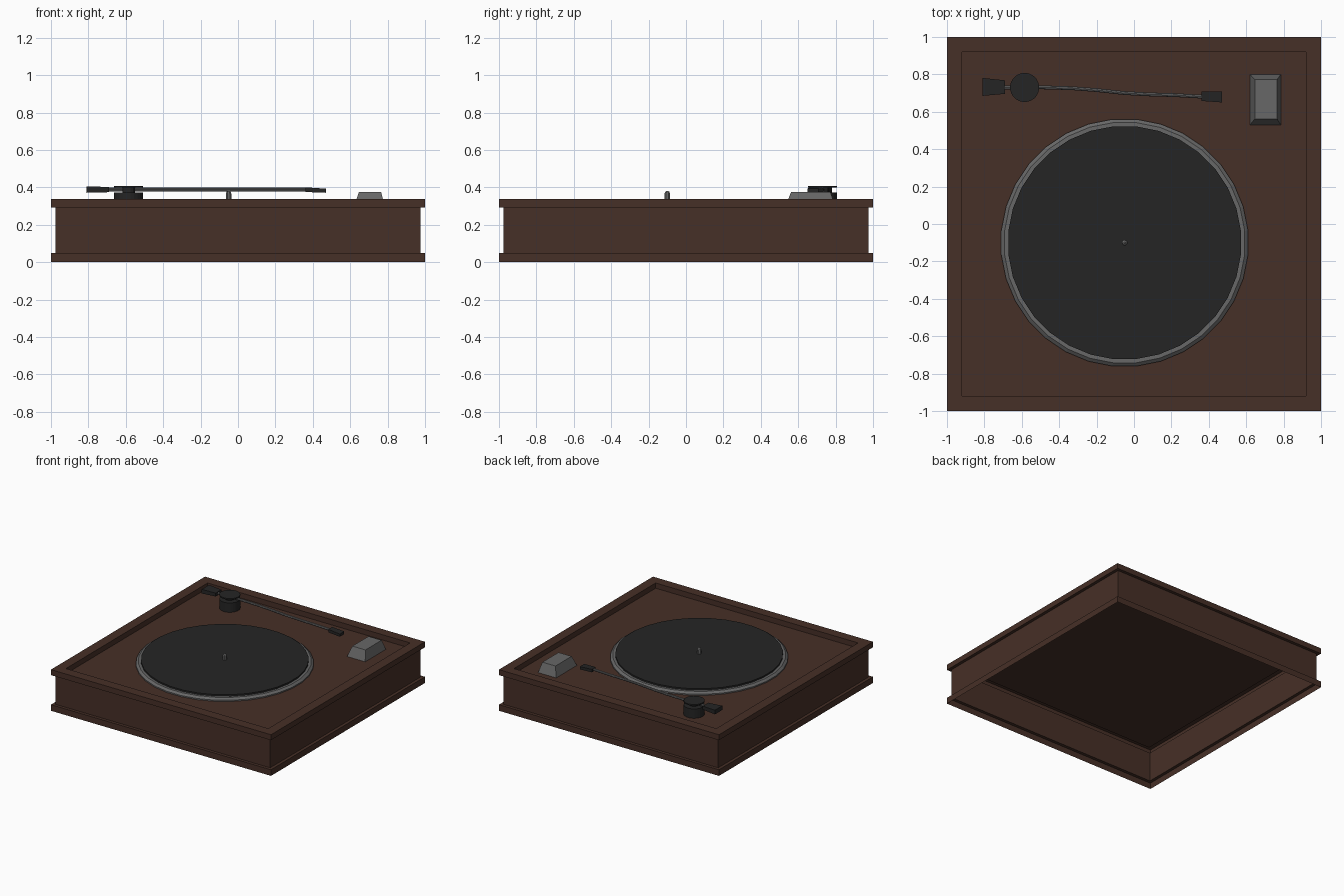
import bpy, bmesh, math

if "Cube" in bpy.data.objects:
    bpy.data.objects.remove(bpy.data.objects["Cube"])

FLOOR = 0.295   # height of the recessed deck


def material(name, rgb):
    m = bpy.data.materials.new(name)
    m.diffuse_color = (*rgb, 1)
    m.use_nodes = True
    m.node_tree.nodes["Principled BSDF"].inputs["Base Color"].default_value = m.diffuse_color
    return m


wood = material("dark_brown_wood", (0.062, 0.029, 0.020))
black = material("soft_black", (0.018, 0.018, 0.018))
grey = material("metal_grey", (0.135, 0.135, 0.135))


def loft(name, rings, mat, start=False, end=True):
    """Skin a list of equal-length point rings; optionally cap the ends."""
    bm = bmesh.new()
    loops = [[bm.verts.new(p) for p in r] for r in rings]
    n = len(loops[0])
    for a, b in zip(loops, loops[1:]):
        for i in range(n):
            j = (i + 1) % n
            bm.faces.new((a[i], a[j], b[j], b[i]))
    if start:
        bm.faces.new(loops[0][::-1])
    if end:
        bm.faces.new(loops[-1])
    me = bpy.data.meshes.new(name)
    bm.to_mesh(me)
    bm.free()
    me.materials.append(mat)
    ob = bpy.data.objects.new(name, me)
    bpy.context.collection.objects.link(ob)
    return ob


def rect(x0, x1, y0, y1, z):
    return [(x0, y0, z), (x1, y0, z), (x1, y1, z), (x0, y1, z)]


def turned(name, x, y, profile, mat, n, **caps):
    """Round part from (radius, height) pairs, flat sides facing the axes."""
    ang = [2 * math.pi * (i + 0.5) / n for i in range(n)]
    rings = [[(x + r * math.cos(a), y + r * math.sin(a), z) for a in ang]
             for r, z in profile]
    return loft(name, rings, mat, **caps)


def block_along_x(name, ends, mat):
    """Tapered block from (x, y centre, half width, z low, z high) at each end."""
    rings = [[(x, y - w, z0), (x, y + w, z0), (x, y + w, z1), (x, y - w, z1)]
             for x, y, w, z0, z1 in ends]
    return loft(name, rings, mat, start=True)


# Plinth: open-bottomed shell with grooved sides and recessed deck
plinth = [(1, 0), (1, 0.05), (0.975, 0.05), (0.975, 0.293),
          (1, 0.293), (1, 0.338), (0.92, 0.338), (0.92, FLOOR)]
loft("plinth", [rect(-h, h, -h, h, z) for h, z in plinth], wood)

# Platter, record mat and spindle
PX, PY = -0.05, -0.10
turned("platter", PX, PY, [(0.663, FLOOR), (0.663, 0.305), (0.645, 0.32), (0.60, 0.32)],
       grey, 32, end=False)
turned("record_mat", PX, PY, [(0.625, 0.312), (0.625, 0.333)], black, 32)
turned("spindle", PX, PY, [(0.016, 0.333), (0.016, 0.366), (0.012, 0.376), (0.005, 0.381)],
       grey, 8)

# Tonearm pivot: base, neck and cap
AX, AY = -0.585, 0.73
turned("pivot_base", AX, AY, [(0.078, FLOOR), (0.078, 0.372)], black, 24)
turned("pivot_neck", AX, AY, [(0.035, 0.372), (0.035, 0.398)], black, 12, end=False)
turned("pivot_cap", AX, AY, [(0.078, 0.398), (0.078, 0.408)], black, 24, start=True)

# Tonearm tube: gentle S sweep
path = [(-0.70, 0.73), (-0.50, 0.731), (-0.33, 0.726), (-0.20, 0.716),
        (-0.05, 0.700), (0.08, 0.693), (0.22, 0.689), (0.38, 0.680)]
tube = []
for x, y in path:
    tube.append([(x, y + 0.010 * math.cos(k * math.pi / 4),
                  0.388 + 0.010 * math.sin(k * math.pi / 4)) for k in range(8)])
loft("tonearm_tube", tube, grey, start=True)

# Counterweight and headshell
block_along_x("counterweight", [(-0.81, 0.733, 0.048, 0.371, 0.405),
                                (-0.69, 0.732, 0.036, 0.374, 0.402)], black)
block_along_x("headshell", [(0.36, 0.683, 0.025, 0.375, 0.400),
                            (0.47, 0.679, 0.029, 0.371, 0.393)], black)

# Control switch: tapered block
loft("control_switch", [rect(0.62, 0.785, 0.53, 0.80, FLOOR),
                        rect(0.646, 0.765, 0.562, 0.772, 0.375)], grey)
